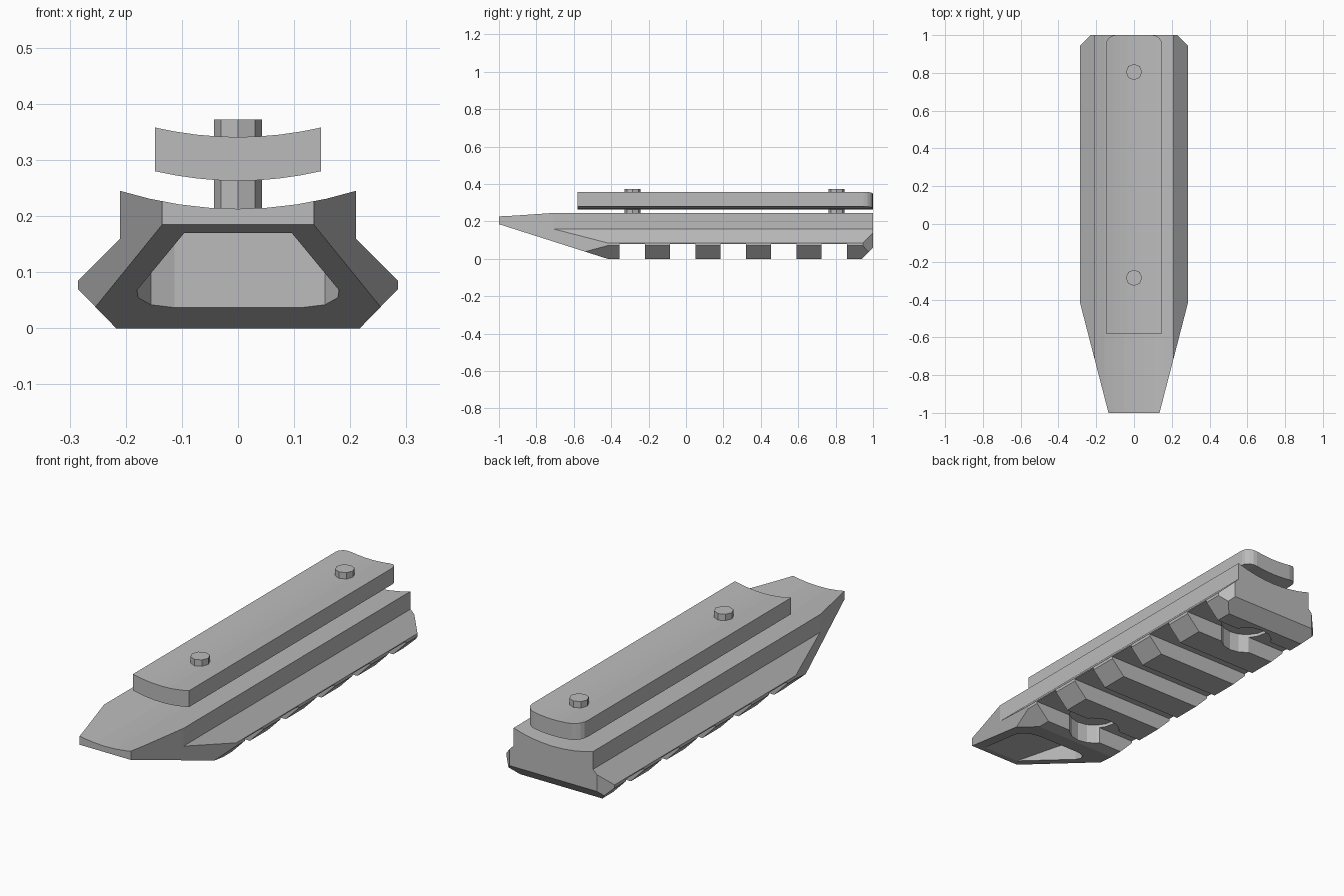
import bpy, bmesh, math
from mathutils import Vector

cube = bpy.data.objects.get("Cube")
if cube:
    bpy.data.objects.remove(cube, do_unlink=True)

grey = bpy.data.materials.new("mid grey")
grey.use_nodes = True
grey.diffuse_color = (0.5, 0.5, 0.5, 1)
grey.node_tree.nodes["Principled BSDF"].inputs["Base Color"].default_value = (0.5, 0.5, 0.5, 1)


def make_object(name, bm):
    bmesh.ops.recalc_face_normals(bm, faces=bm.faces)
    mesh = bpy.data.meshes.new(name)
    bm.to_mesh(mesh)
    bm.free()
    mesh.materials.append(grey)
    obj = bpy.data.objects.new(name, mesh)
    bpy.context.collection.objects.link(obj)
    return obj


def add_prism(bm, points, offset):
    """Extrude a closed outline by an offset vector."""
    face = bm.faces.new([bm.verts.new(p) for p in points])
    geom = bmesh.ops.extrude_face_region(bm, geom=[face])["geom"]
    verts = [g for g in geom if isinstance(g, bmesh.types.BMVert)]
    bmesh.ops.translate(bm, verts=verts, vec=offset)


def mirrored(half):
    """Complete an outline given on the +x side."""
    return half + [(-x, *rest) for x, *rest in reversed(half)]


def dish(half_width, low, sag, steps=8):
    """Shallow concave curve from +x to -x."""
    ts = [1 - 2 * i / steps for i in range(steps + 1)]
    return [(half_width * t, low + sag * t * t) for t in ts]


def slice_off(bm, point, normal):
    """Remove everything on the normal's side and cap the cut."""
    bmesh.ops.bisect_plane(bm, geom=bm.verts[:] + bm.edges[:] + bm.faces[:],
                           plane_co=point, plane_no=Vector(normal), clear_outer=True)
    bmesh.ops.holes_fill(bm, edges=[e for e in bm.edges if e.is_boundary], sides=0)


def carve(target, name, bm):
    cutter = make_object(name, bm)
    cutter.hide_render = True
    mod = target.modifiers.new(name, "BOOLEAN")
    mod.operation = "DIFFERENCE"
    mod.solver = "EXACT"
    mod.object = cutter
    bpy.context.view_layer.objects.active = target
    bpy.ops.object.modifier_apply(modifier=mod.name)
    bpy.data.objects.remove(cutter, do_unlink=True)


BOLTS = (-0.285, 0.805)

# Rail body: dished top, dovetail sides, tapered nose and chamfered tail
lower = [(-0.21, 0.16), (-0.285, 0.085), (-0.285, 0.07), (-0.217, 0)]
profile = dish(0.21, 0.213, 0.032) + lower + [(-x, z) for x, z in reversed(lower)]
bm = bmesh.new()
add_prism(bm, [(x, -1, z) for x, z in profile], (0, 2, 0))
for s in (1, -1):
    slice_off(bm, (s * 0.285, -0.42, 0), (s * 0.58, -0.15, 0))
    slice_off(bm, (s * 0.285, 0.945, 0), (s, 1, 0))
slice_off(bm, (0, -0.42, 0), (0, -0.185, -0.58))
slice_off(bm, (0, 0.94, 0), (0, 1, -1))
rail = make_object("rail_body", bm)

# Cross grooves between the teeth
bm = bmesh.new()
for i in range(5):
    y = -0.355 + 0.27 * i
    add_prism(bm, [(-0.4, y, -0.1), (0.4, y, -0.1), (0.4, y, 0.08), (-0.4, y, 0.08)],
              (0, 0.135, 0))
carve(rail, "groove_cutter", bm)

# Round pockets under the bolts
bm = bmesh.new()
for y in BOLTS:
    ring = [(0.115 * math.cos(a), y + 0.115 * math.sin(a), -0.1)
            for a in (math.tau * i / 16 for i in range(16))]
    add_prism(bm, ring, (0, 0, 0.195))
carve(rail, "bolt_pocket_cutter", bm)

# Flat-roofed pocket under the nose
nose = mirrored([(0.094, -0.96), (0.18, -0.633), (0.178, -0.592),
                 (0.155, -0.552), (0.113, -0.536)])
bm = bmesh.new()
add_prism(bm, [(x, y, -0.1) for x, y in nose], (0, 0, 0.27))
carve(rail, "nose_pocket_cutter", bm)

# Curved clamp plate with rounded tail corners
top = dish(0.148, 0.341, 0.017)
bottom = dish(0.148, 0.263, 0.017)
bm = bmesh.new()
add_prism(bm, [(x, -0.58, z) for x, z in top + bottom[::-1]], (0, 1.58, 0))
radius = 0.05
for s in (1, -1):
    for i in range(4):
        a = math.radians(11.25 + 22.5 * i)
        n = Vector((s * math.cos(a), math.sin(a), 0))
        centre = Vector((s * (0.148 - radius), 1 - radius, 0))
        slice_off(bm, centre + n * radius * math.cos(math.radians(11.25)), n)
make_object("clamp_plate", bm)

# Eight-sided bolts through plate and rail
for name, y in zip(("front_bolt", "rear_bolt"), BOLTS):
    bm = bmesh.new()
    ring = [(0.043 * math.cos(a), y + 0.043 * math.sin(a), 0.15)
            for a in (math.tau * i / 8 for i in range(8))]
    add_prism(bm, ring, (0, 0, 0.222))
    make_object(name, bm)
